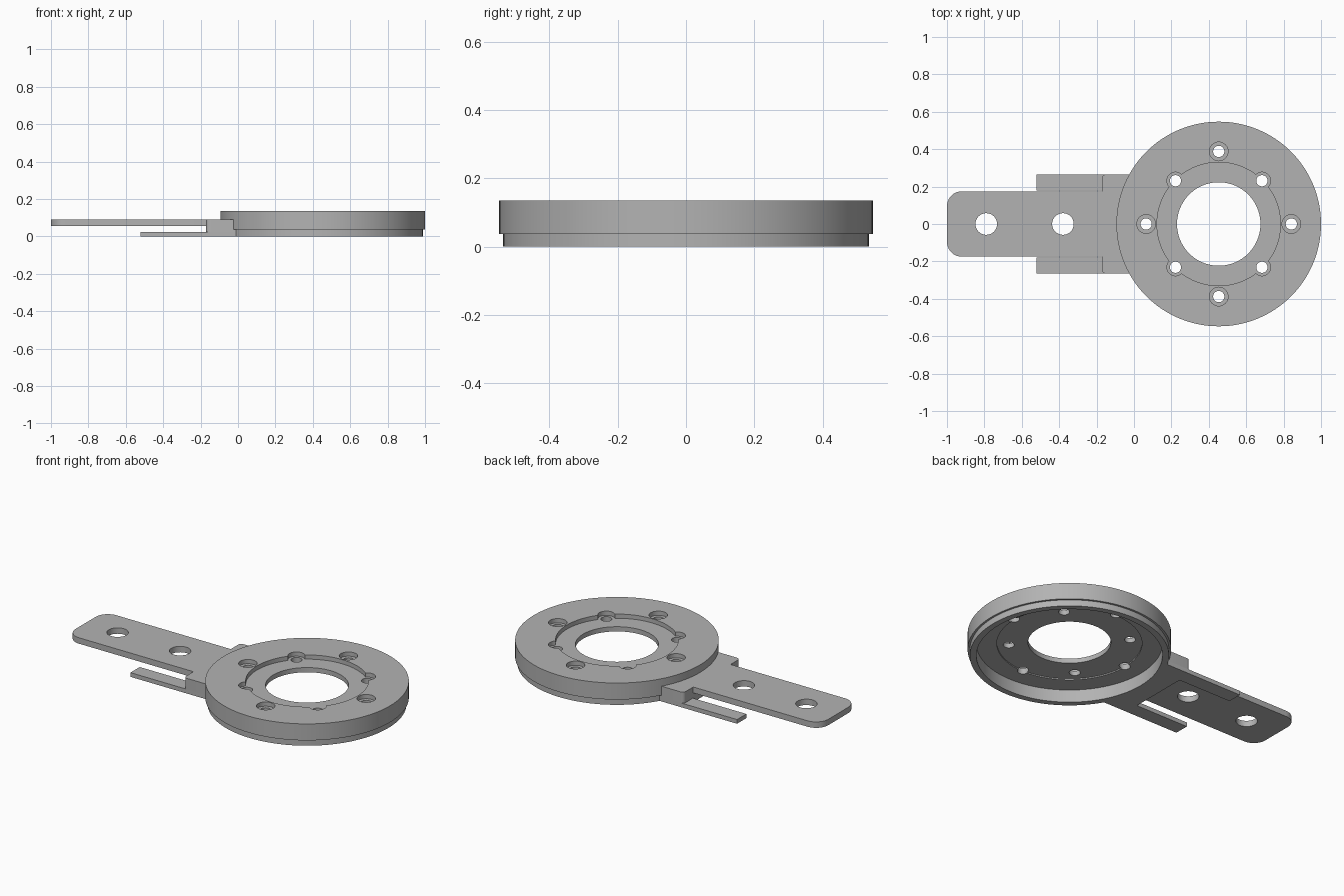
import bpy, bmesh, math

if "Cube" in bpy.data.objects:
    bpy.data.objects.remove(bpy.data.objects["Cube"])

CX = 0.453           # centre of the round flange
SEG = 128

metal = bpy.data.materials.new("grey_metal")
metal.diffuse_color = (0.45, 0.45, 0.45, 1)
metal.use_nodes = True
metal.node_tree.nodes["Principled BSDF"].inputs["Base Color"].default_value = metal.diffuse_color


def make(name, bm):
    bmesh.ops.recalc_face_normals(bm, faces=bm.faces[:])
    me = bpy.data.meshes.new(name)
    bm.to_mesh(me)
    bm.free()
    ob = bpy.data.objects.new(name, me)
    bpy.context.collection.objects.link(ob)
    me.materials.append(metal)
    return ob


def add_prism(bm, pts, z0, z1):
    low = [bm.verts.new((x, y, z0)) for x, y in pts]
    top = [bm.verts.new((x, y, z1)) for x, y in pts]
    n = len(pts)
    bm.faces.new(low[::-1])
    bm.faces.new(top)
    for i in range(n):
        j = (i + 1) % n
        bm.faces.new((low[i], low[j], top[j], top[i]))


def arc(x, y, r, a0, a1, n):
    return [(x + r * math.cos(math.radians(a0 + (a1 - a0) * i / n)),
             y + r * math.sin(math.radians(a0 + (a1 - a0) * i / n))) for i in range(n + 1)]


def circle(x, y, r, n=32):
    return arc(x, y, r, 0, 360, n)[:-1]


def cut(ob, holes):
    """Cut round holes given as (x, y, radius, z0, z1)."""
    for x, y, r, z0, z1 in holes:
        bm = bmesh.new()
        add_prism(bm, circle(x, y, r), z0, z1)
        cutter = make("hole_cutter", bm)
        cutter.hide_render = True
        mod = ob.modifiers.new("hole", 'BOOLEAN')
        mod.operation = 'DIFFERENCE'
        mod.solver = 'EXACT'
        mod.object = cutter
        bpy.context.view_layer.objects.active = ob
        bpy.ops.object.modifier_apply(modifier=mod.name)
        bpy.data.objects.remove(cutter)


def smooth(ob):
    bpy.ops.object.select_all(action='DESELECT')
    ob.select_set(True)
    bpy.context.view_layer.objects.active = ob
    bpy.ops.object.shade_smooth_by_angle(angle=math.radians(30))


# Round flange: lathed section with top recess, lower rim and hollow underside
section = [(.223, .11), (.33, .11), (.33, .135), (.547, .135), (.547, .037), (.535, .037),
           (.535, 0), (.5, 0), (.5, .075), (.39, .075), (.39, .082), (.223, .082)]
bm = bmesh.new()
rings = []
for i in range(SEG):
    a = 2 * math.pi * i / SEG
    rings.append([bm.verts.new((CX + r * math.cos(a), r * math.sin(a), z)) for r, z in section])
for i in range(SEG):
    p, q = rings[i], rings[(i + 1) % SEG]
    for k in range(len(section)):
        m = (k + 1) % len(section)
        bm.faces.new((p[k], q[k], q[m], p[m]))
flange = make("round_flange", bm)

# Bolt holes: four counterbored outside the recess, four on its edge
holes = []
for i in range(8):
    a = math.pi / 4 * i
    d = .388 if i % 2 == 0 else .327
    x, y = CX + d * math.cos(a), d * math.sin(a)
    holes.append((x, y, .05 if i % 2 == 0 else .046, .11, .2))
    holes.append((x, y, .03, .03, .2))
cut(flange, holes)
smooth(flange)

# Long arm with rounded end and two holes
bm = bmesh.new()
outline = [(-.17, -.175), (-.17, .175)]
outline += arc(-.92, .095, .08, 90, 180, 10) + arc(-.92, -.095, .08, 180, 270, 10)
add_prism(bm, outline, .055, .09)
arm = make("arm", bm)
cut(arm, [(-.79, 0, .058, 0, .2), (-.38, 0, .058, 0, .2)])
smooth(arm)

# Neck block joining arm and flange, ending on the flange curve
half = math.degrees(math.asin(.265 / .52))
curve = arc(CX, 0, .52, 180 + half, 180 - half, 24)      # from -y to +y
bm = bmesh.new()
add_prism(bm, curve + arc(-.15, .245, .02, 90, 180, 6) + arc(-.15, -.245, .02, 180, 270, 6),
          .025, .09)
smooth(make("neck_block", bm))

# Lower fork: base under the neck with two flat prongs
bm = bmesh.new()
add_prism(bm, curve + [(-.52, .265), (-.52, .178), (-.17, .178),
                       (-.17, -.178), (-.52, -.178), (-.52, -.265)], 0, .025)
smooth(make("lower_fork", bm))
